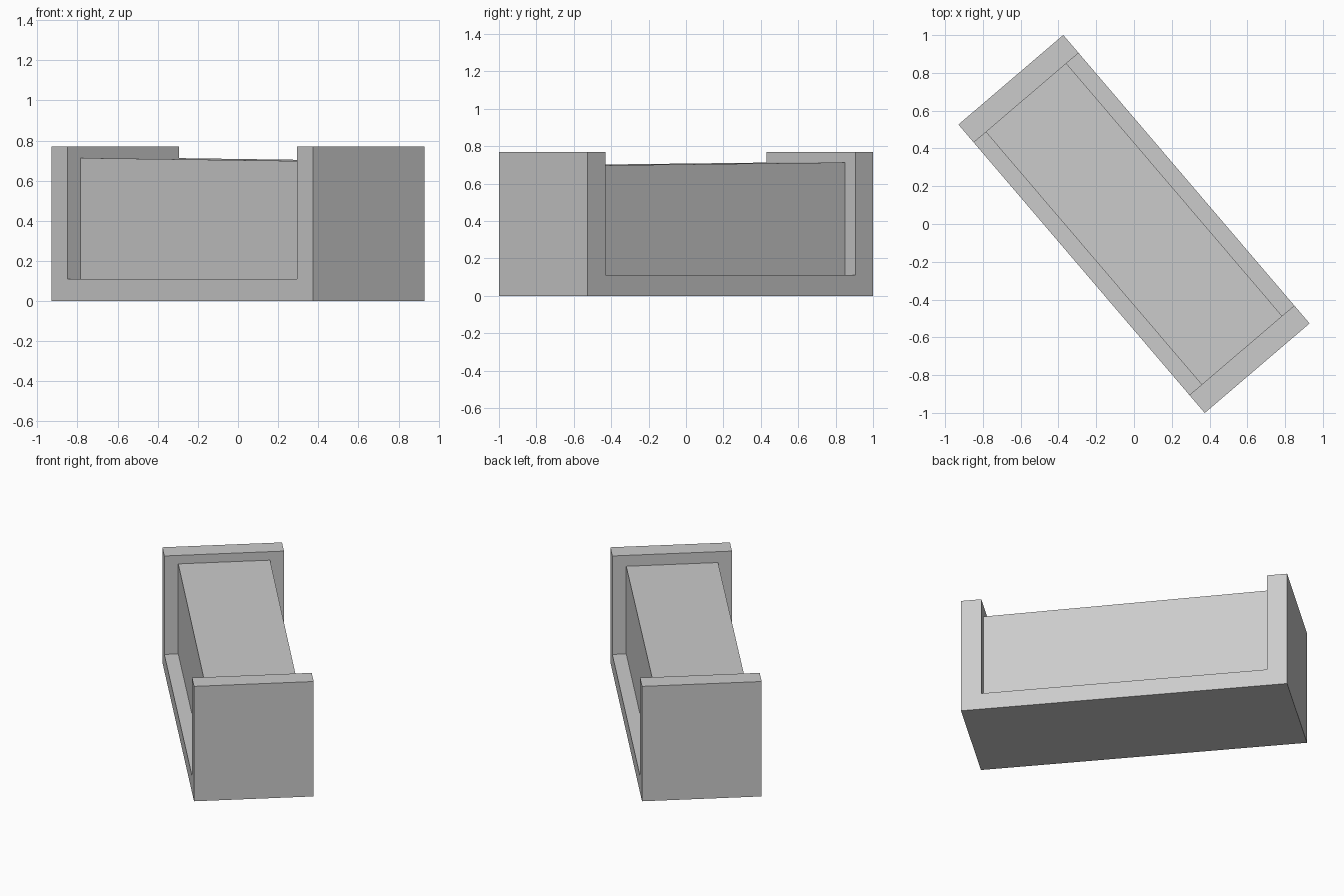
import bpy, bmesh, math

cube = bpy.data.objects.get("Cube")
if cube:
    bpy.data.objects.remove(cube, do_unlink=True)

LENGTH, WIDTH = 2.008, 0.73
END_THICK, END_HEIGHT, BASE_HEIGHT = 0.125, 0.77, 0.11
TURN = math.radians(-49.5)

grey = bpy.data.materials.new("light_grey")
grey.use_nodes = True
colour = (0.6, 0.6, 0.6, 1)
grey.diffuse_color = colour
grey.node_tree.nodes["Principled BSDF"].inputs["Base Color"].default_value = colour


def extrude_profile(name, profile, width):
    """Extrude a side profile (along, up) across the width, centred, then turn it."""
    bm = bmesh.new()
    face = bm.faces.new([bm.verts.new((x, -width / 2, z)) for x, z in profile])
    grown = bmesh.ops.extrude_face_region(bm, geom=[face])["geom"]
    moved = [g for g in grown if isinstance(g, bmesh.types.BMVert)]
    bmesh.ops.translate(bm, verts=moved, vec=(0, width, 0))
    bmesh.ops.recalc_face_normals(bm, faces=bm.faces)
    mesh = bpy.data.meshes.new(name)
    bm.to_mesh(mesh)
    bm.free()
    mesh.materials.append(grey)
    obj = bpy.data.objects.new(name, mesh)
    obj.rotation_euler.z = TURN
    bpy.context.collection.objects.link(obj)
    return obj


# Outer frame: base slab with an upright panel at each end
outer = LENGTH / 2
inner = outer - END_THICK
extrude_profile("frame", [
    (-outer, 0), (outer, 0), (outer, END_HEIGHT), (inner, END_HEIGHT),
    (inner, BASE_HEIGHT), (-inner, BASE_HEIGHT),
    (-inner, END_HEIGHT), (-outer, END_HEIGHT)], WIDTH)

# Inset block between the panels, its top sloping gently along the length
extrude_profile("inner_block", [
    (-inner, BASE_HEIGHT), (inner, BASE_HEIGHT),
    (inner, 0.697), (-inner, 0.713)], 0.56)
